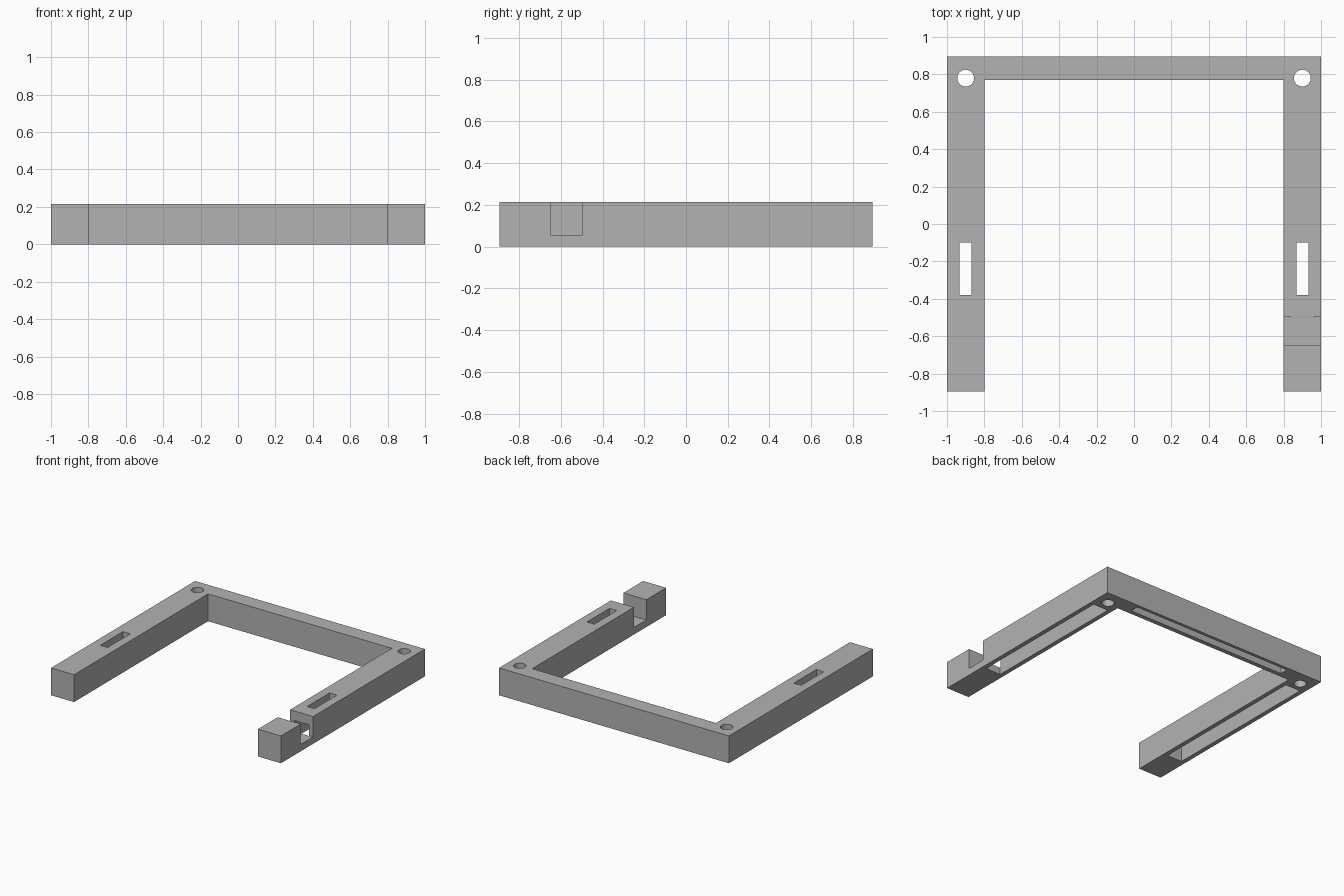
import bpy
import bmesh

old = bpy.data.objects.get("Cube")
if old:
    bpy.data.objects.remove(old, do_unlink=True)

HEIGHT = 0.215
DEPTH = 0.895      # half length, front to back
INNER = 0.8        # inside face of the arms
REAR = 0.77        # inside face of the rear beam
CHANNEL_TOP = 0.14

grey = bpy.data.materials.new("plain grey")
grey.use_nodes = True
colour = (0.45, 0.45, 0.45, 1)
grey.diffuse_color = colour
grey.node_tree.nodes["Principled BSDF"].inputs["Base Color"].default_value = colour


def make_object(name, bm):
    bmesh.ops.recalc_face_normals(bm, faces=bm.faces)
    mesh = bpy.data.meshes.new(name)
    bm.to_mesh(mesh)
    bm.free()
    mesh.materials.append(grey)
    obj = bpy.data.objects.new(name, mesh)
    bpy.context.collection.objects.link(obj)
    return obj


def cut(target, cutter):
    """Subtract the cutter from the target and remove the cutter."""
    cutter.hide_render = True
    mod = target.modifiers.new(cutter.name, "BOOLEAN")
    mod.operation = "DIFFERENCE"
    mod.solver = "EXACT"
    mod.object = cutter
    bpy.context.view_layer.objects.active = target
    bpy.ops.object.modifier_apply(modifier=mod.name)
    bpy.data.objects.remove(cutter, do_unlink=True)


def box(name, x, y, z):
    bm = bmesh.new()
    bmesh.ops.create_cube(bm, size=1)
    for v in bm.verts:
        for axis, (low, high) in enumerate((x, y, z)):
            v.co[axis] = high if v.co[axis] > 0 else low
    return make_object(name, bm)


def cylinder(name, x, y, radius):
    bm = bmesh.new()
    bmesh.ops.create_cone(bm, segments=32, radius1=radius, radius2=radius,
                          depth=1, cap_ends=True)
    bmesh.ops.translate(bm, verts=bm.verts, vec=(x, y, 0))
    return make_object(name, bm)


# U-shaped frame: two arms joined by a thinner rear beam
half = [(1, DEPTH), (1, -DEPTH), (INNER, -DEPTH), (INNER, REAR)]
outline = half + [(-x, y) for x, y in reversed(half)]
bm = bmesh.new()
base = bm.faces.new([bm.verts.new((x, y, 0)) for x, y in outline])
raised = bmesh.ops.extrude_face_region(bm, geom=[base])["geom"]
bmesh.ops.translate(bm, vec=(0, 0, HEIGHT),
                    verts=[g for g in raised if isinstance(g, bmesh.types.BMVert)])
frame = make_object("u_frame", bm)

# Arms: underside channel, slot into the channel, round corner hole
for side, channel_front in ((1, -0.5), (-1, -0.62)):
    mid = side * 0.9
    cut(frame, box("arm_channel", (mid - 0.065, mid + 0.065),
                   (channel_front, 0.7), (-0.1, CHANNEL_TOP)))
    cut(frame, box("arm_slot", (mid - 0.032, mid + 0.032),
                   (-0.38, -0.1), (0.1, 0.4)))
    cut(frame, cylinder("corner_hole", mid, 0.78, 0.045))

# Rear beam: narrow underside groove
cut(frame, box("rear_groove", (-0.7, 0.7), (0.805, 0.87), (-0.1, CHANNEL_TOP)))

# Left arm: open notch that meets the end of the channel
cut(frame, box("arm_notch", (0.7, 1.1), (-0.65, -0.495), (0.055, 0.4)))
